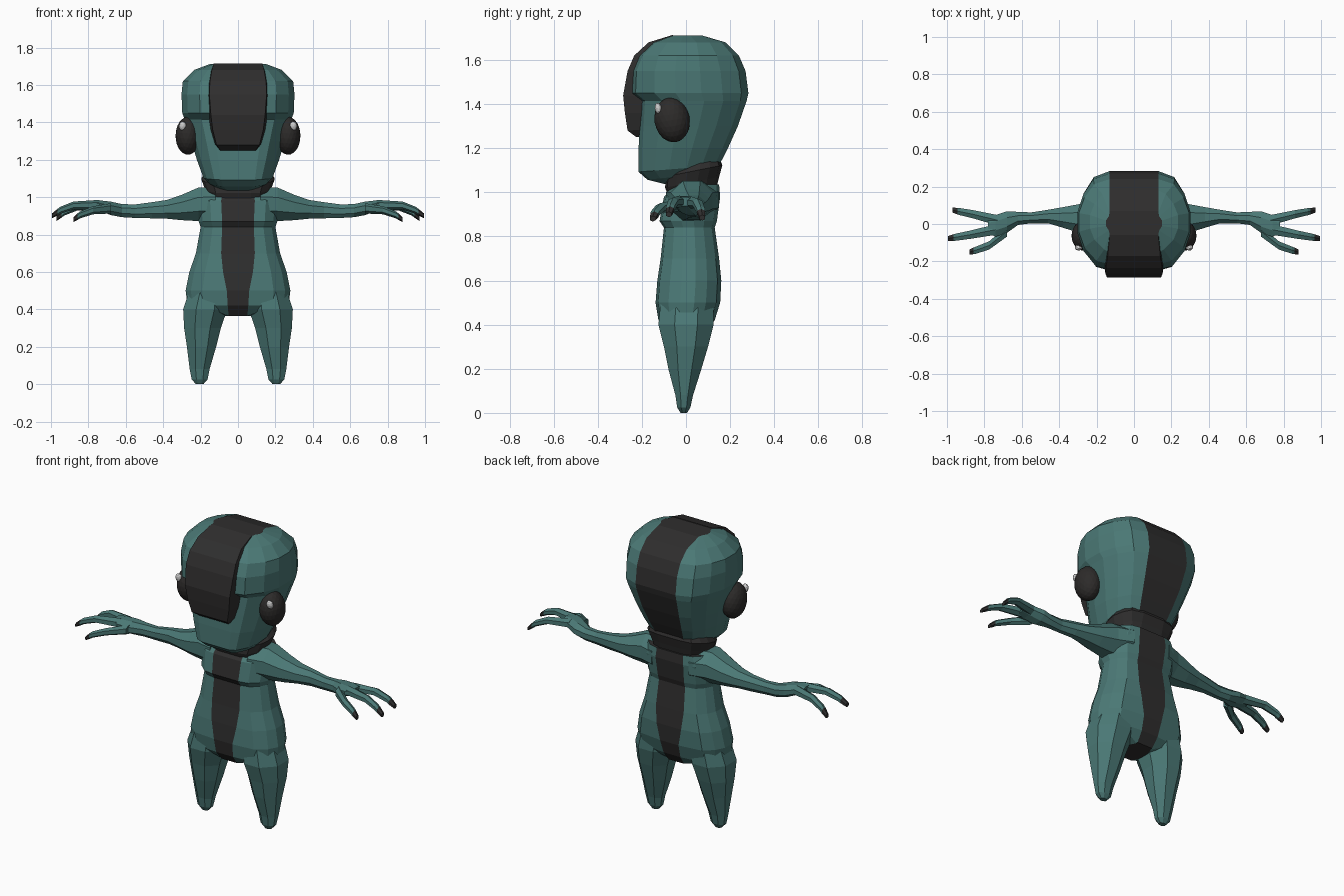
import bpy, bmesh, math
from mathutils import Vector

if "Cube" in bpy.data.objects:
    bpy.data.objects.remove(bpy.data.objects["Cube"])


def material(name, rgb):
    m = bpy.data.materials.new(name)
    m.diffuse_color = (*rgb, 1)
    m.use_nodes = True
    m.node_tree.nodes["Principled BSDF"].inputs["Base Color"].default_value = m.diffuse_color
    return m


TEAL = material("teal skin", (0.07, 0.19, 0.18))
DARK = material("charcoal stripe", (0.028, 0.027, 0.027))
EYE = material("eye black", (0.026, 0.024, 0.023))
GLINT = material("eye glint", (0.62, 0.62, 0.62))


def loft(name, rings, mats, rule=None):
    """Skin closed rings of equal size, cap both ends, colour faces by rule(center, normal)."""
    bm = bmesh.new()
    vs = [[bm.verts.new(p) for p in r] for r in rings]
    n = len(rings[0])
    for a, b in zip(vs, vs[1:]):
        for i in range(n):
            j = (i + 1) % n
            bm.faces.new((a[i], a[j], b[j], b[i]))
    bm.faces.new(vs[0])
    bm.faces.new(vs[-1])
    bmesh.ops.recalc_face_normals(bm, faces=bm.faces)
    if rule:
        for f in bm.faces:
            f.material_index = int(rule(f.calc_center_median(), f.normal))
    me = bpy.data.meshes.new(name)
    bm.to_mesh(me)
    bm.free()
    for m in mats:
        me.materials.append(m)
    ob = bpy.data.objects.new(name, me)
    bpy.context.collection.objects.link(ob)
    return ob


# Rounded body section: (share of half width, share of depth)
SECTION = [(.68, .04), (.9, .2), (1, .38), (1, .6), (.9, .78), (.72, .94)]


def body_ring(z, w, yf, yb, s, tilt=0):
    half = [(s, yf)] + [(max(s, f * w), yf + t * (yb - yf)) for f, t in SECTION] + [(s, yb)]
    pts = half + [(-x, y) for x, y in reversed(half)]
    return [(x, y, z + tilt * y) for x, y in pts]


def limb_ring(c, ra, rb, n, upright, side):
    """Ring round the z axis (upright) or the x axis, on the given side."""
    pts = []
    for i in range(n):
        a = math.tau * (i + .5) / n
        u, v = ra * math.cos(a) / math.cos(math.pi / n), rb * math.sin(a) / math.cos(math.pi / n)
        off = Vector((u, v, 0)) if upright else Vector((0, u, v))
        p = Vector(c) + off
        pts.append((p.x * side, p.y, p.z))
    return pts


# Head: stripe over the crown and down the back
HEAD = [(1.045, .10, -.09, .08, .06, .1), (1.075, .15, -.175, .12, .08, .1),
        (1.11, .185, -.215, .15, .09, .08), (1.20, .22, -.215, .19, .105, 0),
        (1.30, .25, -.21, .235, .12, 0), (1.415, .285, -.205, .275, .13, 0),
        (1.45, .298, -.25, .283, .13, 0), (1.55, .302, -.245, .27, .13, 0),
        (1.62, .295, -.215, .24, .13, 0), (1.68, .235, -.15, .18, .13, 0),
        (1.712, .15, -.06, .07, .13, 0)]
loft("head", [body_ring(*r) for r in HEAD], [TEAL, DARK],
     lambda c, n: abs(c.x) < .01 and (c.y > .1 or c.z > 1.6))

# Raised forehead plate
PLATE = [(1.25, -.225, .095), (1.28, -.265, .115), (1.36, -.277, .135), (1.44, -.285, .145),
         (1.55, -.265, .153), (1.62, -.235, .15), (1.68, -.17, .14), (1.714, -.06, .13)]
rings = []
for z, y, w in PLATE:
    b, bz = y * .68, 1.35 + (z - 1.35) * .92
    rings.append([(-w - .012, b, bz), (-w, y, z), (w, y, z), (w + .012, b, bz)])
loft("forehead_plate", rings, [DARK])

# Neck collar, rising toward the back
NECK = [(1.0, .16, -.08, .14), (1.04, .175, -.095, .15), (1.09, .195, -.09, .165),
        (1.13, .17, -.06, .15)]
loft("neck_collar", [body_ring(*r, .07, .2) for r in NECK], [DARK])

# Torso with a stripe front and back
TORSO = [(.365, .07, -.08, .09, .05), (.42, .27, -.125, .13, .055), (.5, .28, -.138, .155, .06),
         (.6, .26, -.13, .16, .08), (.7, .225, -.115, .15, .09), (.84, .20, -.10, .13, .085),
         (.87, .21, -.12, .14, .085), (.98, .22, -.10, .155, .09), (1.035, .19, -.05, .15, .085)]
loft("torso", [body_ring(*r) for r in TORSO], [TEAL, DARK], lambda c, n: abs(c.x) < .01)

# Limb tables: centre x, y, z and two radii
LEG = [(.205, -.01, 0, .02, .015), (.205, -.01, .025, .042, .03), (.205, -.008, .08, .053, .04),
       (.195, -.005, .2, .078, .075), (.19, 0, .3, .098, .1), (.175, 0, .4, .118, .125),
       (.16, .005, .5, .1, .12)]
ARM = [(.12, .03, .965, .12, .085), (.21, .025, .962, .095, .09), (.30, .03, .945, .075, .068),
       (.38, .035, .935, .055, .05), (.46, .04, .93, .036, .043), (.55, .033, .925, .029, .036),
       (.62, .03, .928, .035, .035), (.68, .01, .94, .058, .036), (.74, -.01, .955, .058, .028),
       (.78, -.01, .958, .04, .02)]
FINGERS = {"rear_finger": [(.73, .02, .955), (.86, .052, .95), (.93, .066, .92), (.97, .074, .885)],
           "middle_finger": [(.74, -.03, .958), (.88, -.058, .955), (.95, -.07, .93), (.995, -.078, .9)],
           "thumb": [(.68, -.04, .94), (.775, -.115, .93), (.845, -.14, .905), (.88, -.15, .88)]}
FINGER_R = [.028, .022, .019, .013]

for side, tag in ((1, "left"), (-1, "right")):
    loft(tag + "_leg", [limb_ring(r[:3], r[3], r[4], 8, True, side) for r in LEG], [TEAL])
    loft(tag + "_arm", [limb_ring(r[:3], r[3], r[4], 8, False, side) for r in ARM], [TEAL])
    for name, path in FINGERS.items():
        pts = [Vector(p) for p in path]
        pts.insert(3, pts[2].lerp(pts[3], .35))
        radii = FINGER_R[:3] + [.018, FINGER_R[3]]
        tip = pts[3].x
        loft(f"{tag}_{name}", [limb_ring(p, r, r * .85, 6, False, side) for p, r in zip(pts, radii)],
             [TEAL, DARK], lambda c, n, t=tip: abs(c.x) > t)
    # Eye bulging from the side of the head, with a small glint
    for name, loc, size, mat, sub in (
            ("eye", (.268, -.063, 1.328), (.066, .08, .102), EYE, 3),
            ("eye_glint", (.296, -.126, 1.38), (.02, .016, .026), GLINT, 2)):
        bpy.ops.mesh.primitive_ico_sphere_add(subdivisions=sub, radius=1,
                                              location=(loc[0] * side, loc[1], loc[2]),
                                              rotation=(math.radians(10), 0, 0))
        ob = bpy.context.object
        ob.name = f"{tag}_{name}"
        ob.scale = size
        ob.data.materials.append(mat)
